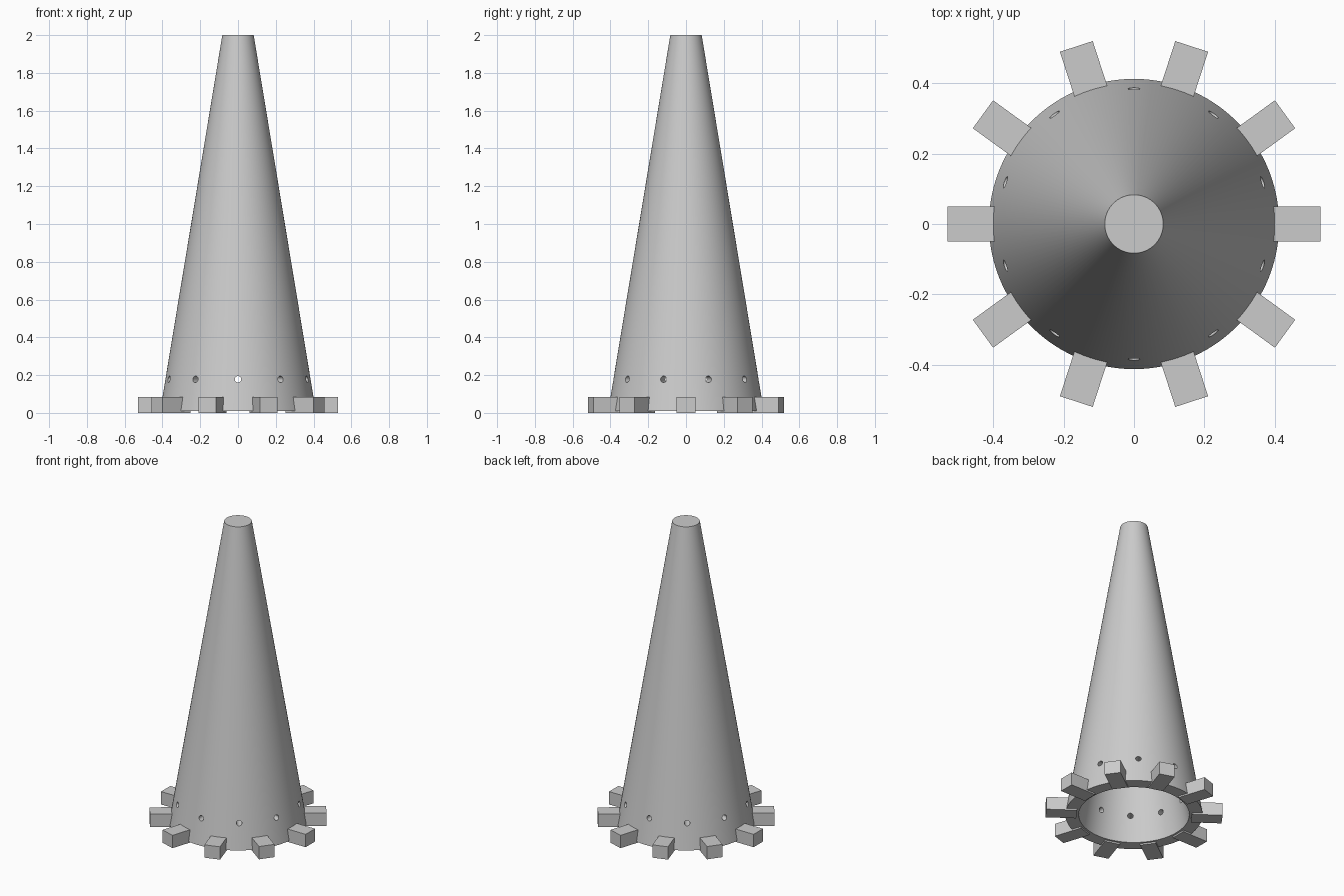
import bpy, bmesh, math
from mathutils import Matrix

cube = bpy.data.objects.get("Cube")
if cube:
    bpy.data.objects.remove(cube, do_unlink=True)

COUNT = 10
STEP = 2 * math.pi / COUNT

grey = bpy.data.materials.new("plain_grey")
grey.use_nodes = True
colour = (0.6, 0.6, 0.6, 1)
grey.diffuse_color = colour
grey.node_tree.nodes["Principled BSDF"].inputs["Base Color"].default_value = colour


def make_object(name, bm):
    bmesh.ops.recalc_face_normals(bm, faces=bm.faces)
    mesh = bpy.data.meshes.new(name)
    bm.to_mesh(mesh)
    bm.free()
    mesh.materials.append(grey)
    obj = bpy.data.objects.new(name, mesh)
    bpy.context.collection.objects.link(obj)
    return obj


def lathe(name, profile, segments=120):
    bm = bmesh.new()
    verts = [bm.verts.new((r, 0, z)) for r, z in profile]
    edges = [bm.edges.new(pair) for pair in zip(verts, verts[1:])]
    bmesh.ops.spin(bm, geom=verts + edges, axis=(0, 0, 1), cent=(0, 0, 0),
                   angle=2 * math.pi, steps=segments)
    bmesh.ops.remove_doubles(bm, verts=bm.verts, dist=0.0001)
    return make_object(name, bm)


# Hollow tapering shell with a closed flat top
BASE, TOP, Z0, WALL = 0.412, 0.083, 0.01, 0.08


def radius(z):
    return BASE + (TOP - BASE) * (z - Z0) / (2 - Z0)


levels = [Z0, 0.13, 0.23, 2]
outer = [(radius(z), z) for z in reversed(levels)]
inner = [(radius(z) - WALL, z) for z in (Z0, 0.13, 0.23, 1.92)]
shell = lathe("cone_shell", [(0, 2)] + outer + inner + [(0, 1.92)])

# Ring of small round holes, between the blocks
bm = bmesh.new()
for i in range(COUNT):
    place = (Matrix.Rotation((i + 0.5) * STEP, 4, "Z")
             @ Matrix.Translation((0.36, 0, 0.178))
             @ Matrix.Rotation(math.pi / 2, 4, "Y"))
    bmesh.ops.create_cone(bm, cap_ends=True, segments=20, radius1=0.017,
                          radius2=0.017, depth=0.3, matrix=place)
cutter = make_object("hole_cutter", bm)
cutter.hide_render = True

holes = shell.modifiers.new("holes", "BOOLEAN")
holes.operation = "DIFFERENCE"
holes.solver = "EXACT"
holes.object = cutter
bpy.context.view_layer.objects.active = shell
shell.select_set(True)
bpy.ops.object.modifier_apply(modifier=holes.name)
bpy.data.objects.remove(cutter, do_unlink=True)
bpy.ops.object.shade_smooth_by_angle(angle=math.radians(30))
shell.select_set(False)

# Blocks projecting around the foot
IN, OUT, WIDTH, HEIGHT = 0.345, 0.53, 0.098, 0.085
for i in range(COUNT):
    bm = bmesh.new()
    place = (Matrix.Rotation(i * STEP, 4, "Z")
             @ Matrix.Translation(((IN + OUT) / 2, 0, HEIGHT / 2))
             @ Matrix.Diagonal((OUT - IN, WIDTH, HEIGHT, 1)))
    bmesh.ops.create_cube(bm, size=1, matrix=place)
    make_object(f"foot_block_{i + 1}", bm)
